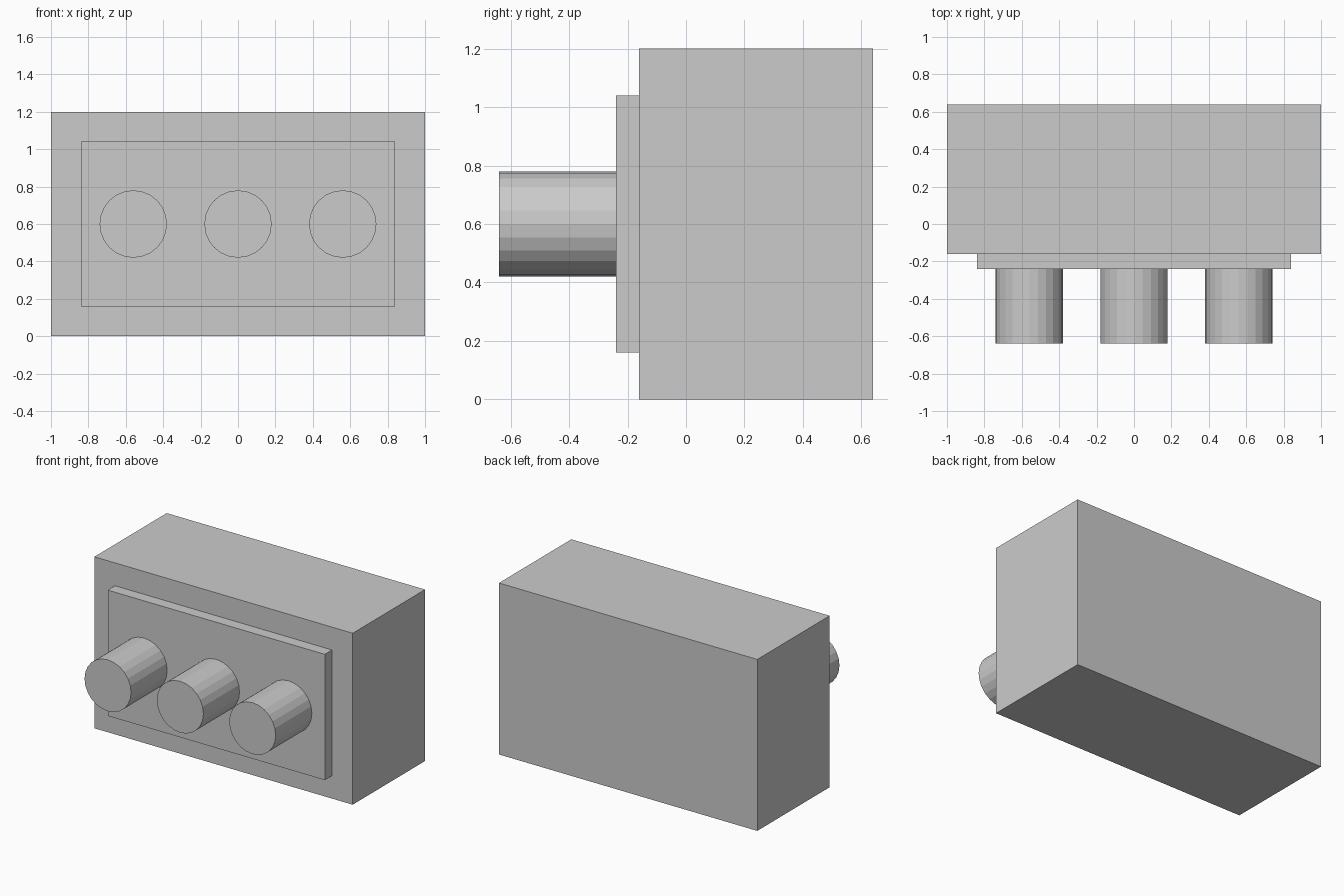
import bpy
from math import radians

if "Cube" in bpy.data.objects:
    bpy.data.objects.remove(bpy.data.objects["Cube"])


def box(name, x, y, z):
    """Box from (min, max) extents on each axis."""
    spans = (x, y, z)
    bpy.ops.mesh.primitive_cube_add(size=1, location=[(a + b) / 2 for a, b in spans])
    ob = bpy.context.object
    ob.name = name
    ob.scale = [b - a for a, b in spans]
    bpy.ops.object.transform_apply(location=False, rotation=False, scale=True)
    return ob


def peg(name, x, z, radius, y_front, y_back):
    """Faceted cylinder lying along y."""
    bpy.ops.mesh.primitive_cylinder_add(
        vertices=24, radius=radius, depth=y_back - y_front,
        location=(x, (y_front + y_back) / 2, z), rotation=(radians(90), 0, 0))
    bpy.context.object.name = name


# Main block and raised front panel
box("housing", (-1, 1), (-0.16, 0.64), (0, 1.2))
box("front_panel", (-0.84, 0.84), (-0.24, -0.16), (0.16, 1.04))

# Row of three round pegs
for side, x in (("left", -0.56), ("middle", 0), ("right", 0.56)):
    peg(f"{side}_peg", x, 0.6, 0.18, -0.64, -0.24)
